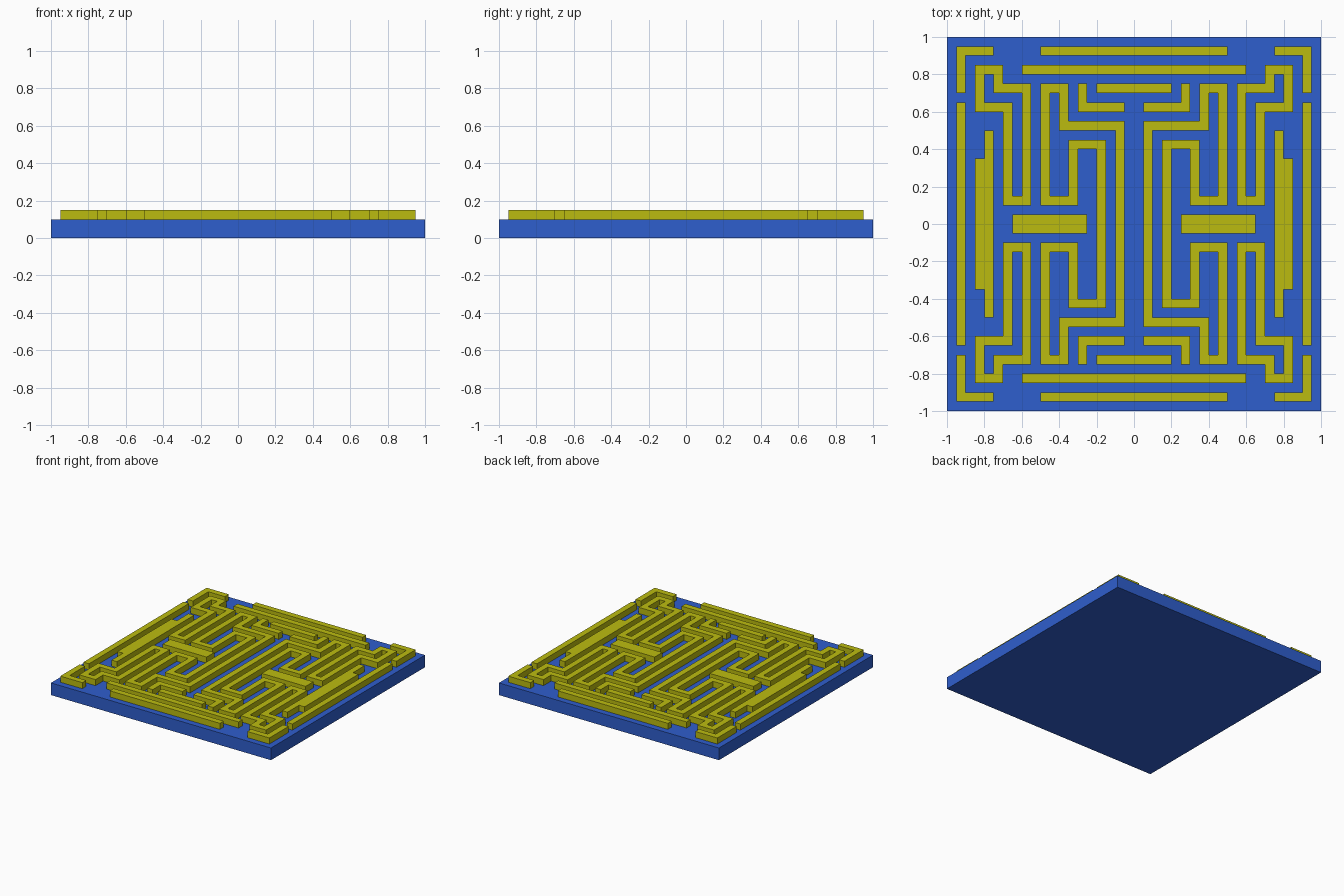
import bpy, bmesh
from mathutils import Vector

if "Cube" in bpy.data.objects:
    bpy.data.objects.remove(bpy.data.objects["Cube"])


def material(name, rgb):
    m = bpy.data.materials.new(name)
    m.diffuse_color = (*rgb, 1.0)
    m.use_nodes = True
    m.node_tree.nodes["Principled BSDF"].inputs["Base Color"].default_value = m.diffuse_color
    return m


BLUE = material("blue", (0.028, 0.112, 0.61))
YELLOW = material("yellow", (0.50, 0.50, 0.005))
W = 0.05  # wall width


def prism(name, polys, z0, z1, mat):
    """Extrude flat polygons from z0 up to z1."""
    bm = bmesh.new()
    for poly in polys:
        bm.faces.new([bm.verts.new((x, y, z0)) for x, y in poly])
    bmesh.ops.remove_doubles(bm, verts=bm.verts, dist=1e-5)
    ext = bmesh.ops.extrude_face_region(bm, geom=bm.faces[:])
    top = [g for g in ext["geom"] if isinstance(g, bmesh.types.BMVert)]
    bmesh.ops.translate(bm, verts=top, vec=(0, 0, z1 - z0))
    bmesh.ops.recalc_face_normals(bm, faces=bm.faces)
    me = bpy.data.meshes.new(name)
    bm.to_mesh(me)
    bm.free()
    me.materials.append(mat)
    ob = bpy.data.objects.new(name, me)
    bpy.context.collection.objects.link(ob)


def rect(x0, x1, y0, y1):
    return [(x0, y0), (x1, y0), (x1, y1), (x0, y1)]


def wall(name, polys):
    prism(name, polys, 0.10, 0.15, YELLOW)


def strip(name, pts, closed=False):
    """Right-angled wall of width W along a centre line."""
    p = [Vector(q) for q in pts]
    n = len(p)
    segs = n if closed else n - 1
    norm = []
    for i in range(segs):
        d = (p[(i + 1) % n] - p[i]).normalized()
        norm.append(Vector((-d.y, d.x)))
    rails = []
    for i in range(n):
        a = norm[i - 1] if (closed or i > 0) else norm[0]
        b = norm[i] if i < segs else norm[-1]
        off = a + b if abs(a.dot(b)) < 0.5 else a
        rails.append((p[i] + off * W / 2, p[i] - off * W / 2))
    wall(name, [[rails[i][0], rails[i][1], rails[(i + 1) % n][1], rails[(i + 1) % n][0]]
                for i in range(segs)])


def flip(pts, sx, sy):
    return [(x * sx, y * sy) for x, y in pts]


# Base slab
prism("base", [rect(-1, 1, -1, 1)], 0.0, 0.10, BLUE)

# Straight walls along the back and front
for sy, side in ((1, "back"), (-1, "front")):
    for label, hx, y in (("outer", 0.5, 0.925), ("middle", 0.6, 0.825), ("inner", 0.2, 0.725)):
        strip(f"{side}_{label}_wall", [(-hx, y * sy), (hx, y * sy)])

# Centre line of the large winding wall: upper half, then its mirror
half = [(0.075, 0.525), (0.375, 0.525), (0.375, 0.725), (0.475, 0.725),
        (0.475, 0.125), (0.325, 0.125), (0.325, 0.425), (0.175, 0.425)]
winding = half + flip(half[::-1], 1, -1)

# Stepped wall outline: long inner bar with a shorter bar outside it
stepped = [(0.75, -0.5), (0.8, -0.5), (0.8, -0.35), (0.85, -0.35),
           (0.85, 0.35), (0.8, 0.35), (0.8, 0.5), (0.75, 0.5)]

# Quarter parts
corner = [(0.75, 0.925), (0.925, 0.925), (0.925, 0.7)]
hook = [(0.05, 0.625), (0.275, 0.625), (0.275, 0.75)]
corner_loop = [(0.675, 0.125), (0.675, 0.625), (0.825, 0.625), (0.825, 0.825),
               (0.725, 0.825), (0.725, 0.725), (0.575, 0.725), (0.575, 0.125)]

for sx, side in ((1, "right"), (-1, "left")):
    strip(f"{side}_winding_wall", flip(winding, sx, 1), True)
    strip(f"{side}_outer_wall", [(0.925 * sx, -0.65), (0.925 * sx, 0.65)])
    wall(f"{side}_stepped_wall", [flip(stepped, sx, 1)])
    wall(f"{side}_centre_block", [flip(rect(0.25, 0.65, -0.05, 0.05), sx, 1)])
    for sy, end in ((1, "back"), (-1, "front")):
        strip(f"{end}_{side}_corner_wall", flip(corner, sx, sy))
        strip(f"{end}_{side}_hook_wall", flip(hook, sx, sy))
        strip(f"{end}_{side}_loop_wall", flip(corner_loop, sx, sy), True)
